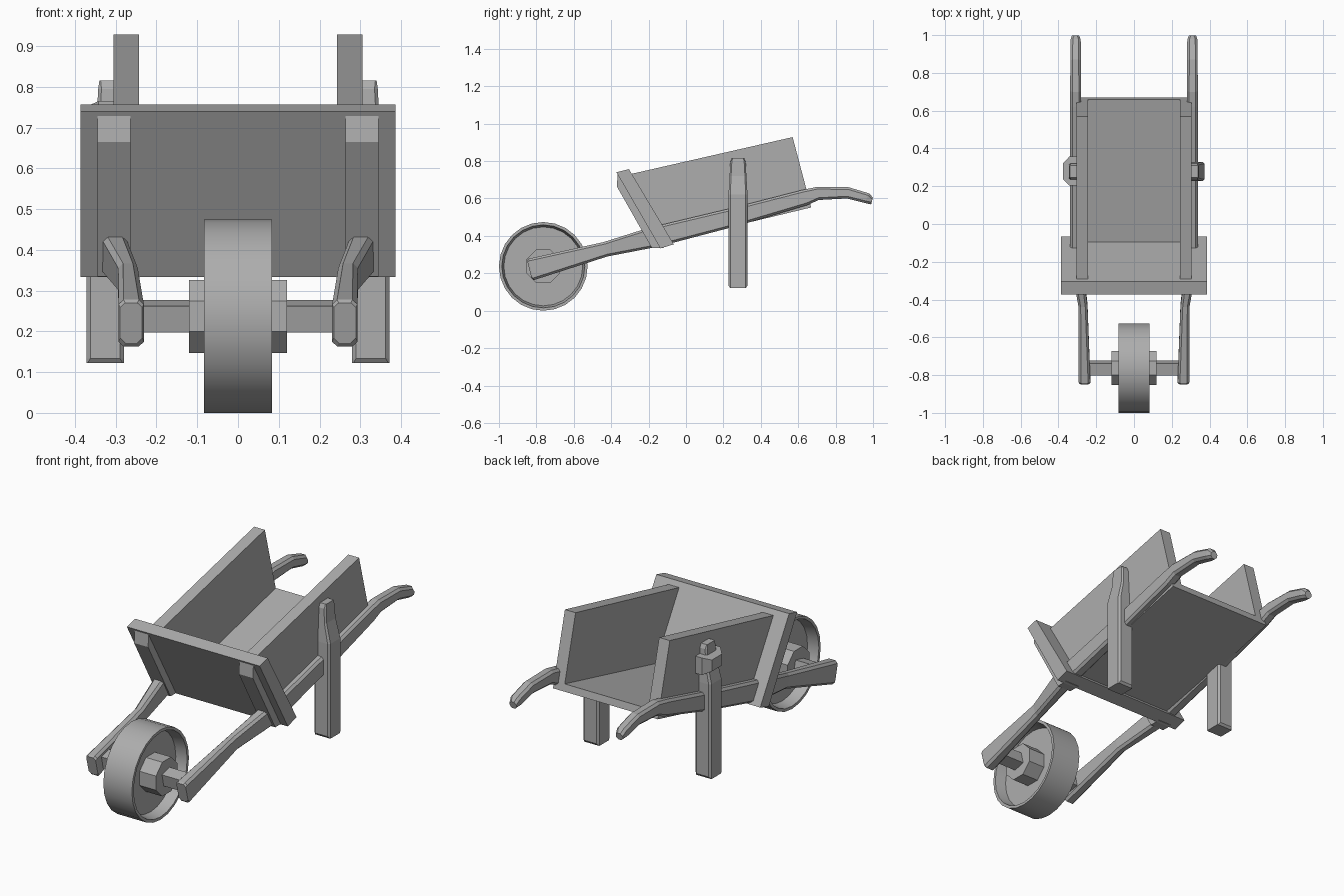
import bpy, bmesh
from math import pi, sin, cos
from mathutils import Vector

if "Cube" in bpy.data.objects:
    bpy.data.objects.remove(bpy.data.objects["Cube"])

GREY = (0.42, 0.42, 0.42, 1)
wood = bpy.data.materials.new("plain grey")
wood.use_nodes = True
wood.diffuse_color = GREY
wood.node_tree.nodes["Principled BSDF"].inputs["Base Color"].default_value = GREY


def finish(name, bm):
    bmesh.ops.recalc_face_normals(bm, faces=bm.faces)
    mesh = bpy.data.meshes.new(name)
    bm.to_mesh(mesh)
    bm.free()
    mesh.materials.append(wood)
    ob = bpy.data.objects.new(name, mesh)
    bpy.context.collection.objects.link(ob)
    return ob


def loft(name, rings):
    """Skin a list of equal-length point rings and cap both ends."""
    bm = bmesh.new()
    rows = [[bm.verts.new(p) for p in ring] for ring in rings]
    n = len(rows[0])
    for a, b in zip(rows, rows[1:]):
        for i in range(n):
            j = (i + 1) % n
            bm.faces.new((a[i], a[j], b[j], b[i]))
    bm.faces.new(rows[0])
    bm.faces.new(rows[-1])
    return finish(name, bm)


def extrude(name, outline, x0, x1):
    """Extrude a side outline of (y, z) points across x."""
    return loft(name, [[(x, y, z) for y, z in outline] for x in (x0, x1)])


def section(centre, u, v, c):
    """Rectangle with half axes u and v and chamfered corners."""
    cu, cv = u * (1 - c / u.length), v * (1 - c / v.length)
    return [centre + p for p in (u + cv, cu + v, v - cu, cv - u,
                                 -u - cv, -cu - v, cu - v, u - cv)]


def lathe(name, profile, centre, steps, turn=0.0):
    """Spin (x, radius) points around the axle line."""
    rings = [[(x, centre[0] + r * cos(turn + 2 * pi * i / steps),
               centre[1] + r * sin(turn + 2 * pi * i / steps))
              for i in range(steps)] for x, r in profile]
    return loft(name, rings)


# Wheel with dished sides, hub and axle
AXLE = (-0.763, 0.237)
wheel = lathe("wheel", [(-0.025, 0.07), (-0.025, 0.211), (-0.083, 0.222), (-0.083, 0.237),
                        (0.083, 0.237), (0.083, 0.222), (0.025, 0.211), (0.025, 0.07)], AXLE, 24)
bpy.context.view_layer.objects.active = wheel
wheel.select_set(True)
bpy.ops.object.shade_smooth_by_angle(angle=pi / 6)
wheel.select_set(False)
lathe("hub", [(-0.12, 0.097), (0.12, 0.097)], AXLE, 8, pi / 8)
lathe("axle", [(-0.25, 0.047), (0.25, 0.047)], AXLE, 4, pi / 4 + 0.23)

# Tray floor and front board
extrude("tray_floor", [(-0.11, 0.403), (0.66, 0.588), (0.669, 0.552), (-0.1, 0.367)], -0.305, 0.305)
extrude("front_board", [(-0.372, 0.74), (-0.305, 0.757), (-0.065, 0.355), (-0.137, 0.333)], -0.386, 0.386)

# Handle stations: top (y, z), bottom (y, z), x centre, half width
HANDLE = [
    ((-0.85, 0.27), (-0.825, 0.172), 0.262, 0.027),
    ((-0.842, 0.278), (-0.815, 0.163), 0.262, 0.031),
    ((-0.44, 0.367), (-0.42, 0.29), 0.27, 0.024),
    ((-0.2, 0.443), (-0.15, 0.342), 0.307, 0.031),
    ((0.25, 0.55), (0.28, 0.455), 0.308, 0.03),
    ((0.62, 0.645), (0.65, 0.565), 0.309, 0.029),
    ((0.70, 0.662), (0.71, 0.592), 0.309, 0.029),
    ((0.87, 0.66), (0.86, 0.6), 0.309, 0.028),
    ((0.98, 0.627), (0.955, 0.576), 0.309, 0.027),
    ((0.999, 0.605), (0.99, 0.568), 0.309, 0.02),
]
# Post stations: height, inner x, outer x, half depth in y, chamfer
POST = [
    (0.122, 0.28, 0.372, 0.042, 0.003),
    (0.134, 0.28, 0.372, 0.051, 0.01),
    (0.62, 0.28, 0.372, 0.051, 0.01),
    (0.72, 0.295, 0.347, 0.045, 0.008),
    (0.795, 0.295, 0.343, 0.041, 0.008),
    (0.816, 0.298, 0.34, 0.032, 0.003),
]
# Batten on the face of the front board, and the tray side panel
BATTEN = [(-0.365, 0.73), (-0.37, 0.665), (-0.183, 0.335), (-0.12, 0.335), (-0.34, 0.73)]
SIDE = [(-0.32, 0.725), (0.57, 0.928), (0.66, 0.588), (-0.11, 0.403)]

for s, side in ((1, "left"), (-1, "right")):
    rings = []
    for (ty, tz), (by, bz), x, w in HANDLE:
        top, low = Vector((s * x, ty, tz)), Vector((s * x, by, bz))
        rings.append(section((top + low) / 2, Vector((w, 0, 0)), (top - low) / 2, 0.012))
    loft(side + "_handle", rings)
    loft(side + "_post", [
        section(Vector((s * (a + b) / 2, 0.278, z)), Vector(((b - a) / 2, 0, 0)), Vector((0, d, 0)), c)
        for z, a, b, d, c in POST])
    extrude(side + "_side_panel", SIDE, s * 0.243, s * 0.305)
    extrude(side + "_batten", BATTEN, s * 0.264, s * 0.345)

# Clamp block around the top of the right post
loft("post_clamp", [
    [(x, 0.28 + d, z) for d, z in ((-w, lo), (w, lo), (w, hi), (-w, hi))]
    for x, w, lo, hi in ((-0.303, 0.077, 0.675, 0.765), (-0.342, 0.077, 0.675, 0.765),
                         (-0.376, 0.042, 0.69, 0.75))])
